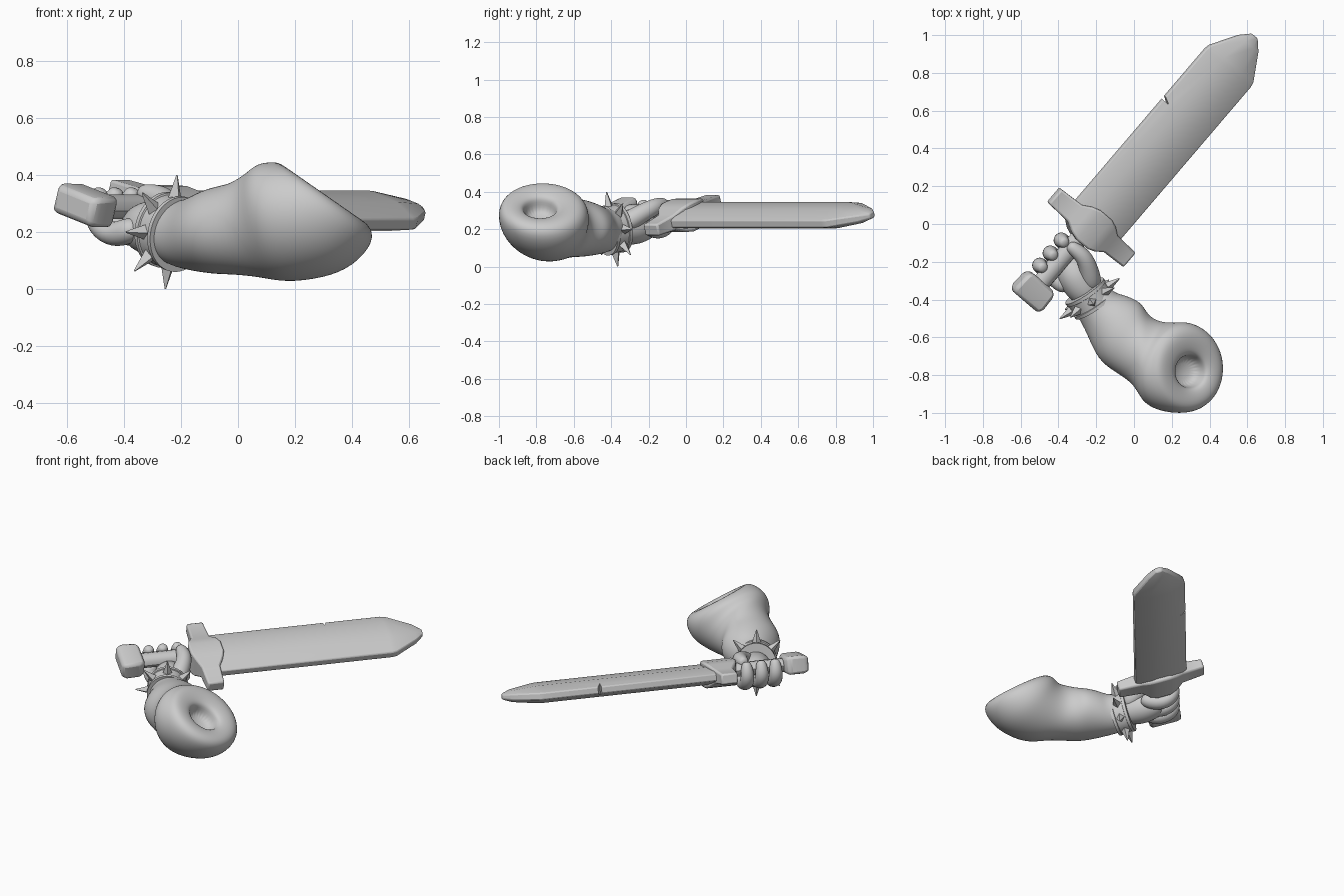
import bpy, bmesh, math
from mathutils import Vector, Matrix

if "Cube" in bpy.data.objects:
    bpy.data.objects.remove(bpy.data.objects["Cube"])

SWORD = (Matrix.Translation((-0.122, 0.104, 0.275)) @ Matrix.Rotation(math.radians(49.5), 4, 'Z')
         @ Matrix.Rotation(math.radians(17), 4, 'X'))


def loft(name, rings, smooth=None, subsurf=0, bevel=0, matrix=None):
    """Skin a list of equal-sized point rings and cap both ends."""
    bm = bmesh.new()
    loops = [[bm.verts.new(p) for p in r] for r in rings]
    n = len(rings[0])
    for a, b in zip(loops, loops[1:]):
        for i in range(n):
            bm.faces.new((a[i], a[(i + 1) % n], b[(i + 1) % n], b[i]))
    bm.faces.new(loops[0])
    bm.faces.new(loops[-1])
    bmesh.ops.recalc_face_normals(bm, faces=bm.faces)
    me = bpy.data.meshes.new(name)
    bm.to_mesh(me)
    bm.free()
    ob = bpy.data.objects.new(name, me)
    bpy.context.collection.objects.link(ob)
    if matrix:
        ob.matrix_world = matrix
    if bevel:
        m = ob.modifiers.new("bevel", 'BEVEL')
        m.width, m.segments = bevel, 2
    if subsurf:
        m = ob.modifiers.new("subsurf", 'SUBSURF')
        m.levels = m.render_levels = subsurf
    if smooth is not None:
        bpy.ops.object.select_all(action='DESELECT')
        ob.select_set(True)
        bpy.context.view_layer.objects.active = ob
        bpy.ops.object.shade_smooth_by_angle(angle=math.radians(smooth))
    return ob


def ellipse(c, u, v, n=24):
    c, u, v = Vector(c), Vector(u), Vector(v)
    return [c + u * math.cos(2 * math.pi * i / n) + v * math.sin(2 * math.pi * i / n) for i in range(n)]


def tube(name, path, radii, matrix=None, up=(0, 0, 1)):
    """Rounded limb along a path."""
    pts = [Vector(p) for p in path]
    rings = []
    for i, p in enumerate(pts):
        t = (pts[min(i + 1, len(pts) - 1)] - pts[max(i - 1, 0)]).normalized()
        u = Vector(up) - t * t.dot(Vector(up))
        u.normalize()
        v = t.cross(u)
        if i == 0:
            rings.append(ellipse(p - t * radii[i] * 0.75, u * radii[i] * 0.5, v * radii[i] * 0.5, 12))
        rings.append(ellipse(p, u * radii[i], v * radii[i], 12))
        if i == len(pts) - 1:
            rings.append(ellipse(p + t * radii[i] * 0.75, u * radii[i] * 0.6, v * radii[i] * 0.6, 12))
    return loft(name, rings, 180, 2, matrix=matrix)


# Arm: muscular loft from wrist to shoulder, folding into the socket hole
arm = [
    ((-.25, -.36, .215), (.02, -.01, .10), (.085, .06, 0)),
    ((-.20, -.43, .195), (.02, -.01, .115), (.095, .065, 0)),
    ((-.15, -.475, .20), (.02, -.01, .135), (.10, .10, 0)),
    ((-.08, -.565, .205), (0, 0, .155), (.115, .155, 0)),
    ((-.02, -.62, .21), (0, 0, .16), (.08, .165, 0)),
    ((.05, -.675, .22), (-.03, 0, .18), (.045, .175, 0)),
    ((.105, -.735, .22), (-.06, 0, .20), (.05, .215, 0)),
    ((.18, -.755, .235), (-.12, 0, .20), (.04, .235, 0)),
    ((.245, -.76, .26), (-.16, 0, .185), (.02, .245, 0)),
    ((.295, -.765, .305), (-.19, 0, .14), (0, .235, 0)),
    ((.305, -.77, .34), (-.16, 0, .11), (0, .19, 0)),
    ((.305, -.78, .325), (-.085, 0, .06), (0, .10, 0)),
    ((.295, -.78, .30), (-.075, 0, .05), (0, .085, 0)),
    ((.25, -.78, .24), (-.065, 0, .045), (0, .075, 0)),
]
loft("arm", [ellipse(*r) for r in arm], 180, 2)

# Wrist band with raised rims
C = Vector((-.235, -.395, .20))
AX = Vector((-.55, .82, .18)).normalized()
V = Vector((.83, .56, 0)).normalized()
U = V.cross(AX).normalized()
if U.z < 0:
    U = -U
band = [(-.05, .9), (-.05, 1.03), (-.032, 1.03), (-.03, .98), (.03, .98), (.032, 1.03), (.05, 1.03), (.05, .9)]
loft("wrist_band", [ellipse(C + AX * o, U * .13 * s, V * .118 * s, 40) for o, s in band], 35)

# Spikes around the band
for k in range(8):
    a = k * math.pi / 4
    d = (U * math.cos(a) + V * math.sin(a)).normalized()
    s = d.cross(AX)
    r = .128 * abs(math.cos(a)) ** 2 + .116 * math.sin(a) ** 2
    loft(f"spike_{k + 1}", [ellipse(C + d * (r - .015), AX * .03, s * .03, 4),
                            ellipse(C + d * (r + .075), AX * .003, s * .003, 4)])


# Blade: flat-topped section with bevelled sides, drawn in to the point
def blade_ring(x, w, flat, t, e):
    return [(x, w, e), (x, flat, t), (x, -flat, t), (x, -w, e),
            (x, -w, -e), (x, -flat, -t), (x, flat, -t), (x, w, -e)]


blade = loft("blade", [blade_ring(-.15, .163, .07, .053, .02), blade_ring(.95, .163, .07, .053, .02),
                       blade_ring(.98, .157, .066, .051, .02), blade_ring(1.12, .07, .03, .034, .017),
                       blade_ring(1.172, .02, .01, .016, .01)], 25, bevel=.006, matrix=SWORD)

# Nick in the blade edge
nick = loft("nick_cutter", [[(.60, .17, z), (.625, .17, z), (.60, .125, z)] for z in (-.1, .1)], matrix=SWORD)
nick.hide_render = True
nick.hide_set(True)
m = blade.modifiers.new("nick", 'BOOLEAN')
m.operation, m.object, m.solver = 'DIFFERENCE', nick, 'EXACT'

# Cross guard: swollen centre and square ends
half = [(.272, .05, .032), (.13, .057, .043), (.085, .085, .068), (.04, .10, .078)]
guard = [(-y, a, b) for y, a, b in half] + half[::-1]
loft("cross_guard", [[(-.16 + sx * a, y, sz * b) for sx, sz in ((1, 1), (-1, 1), (-1, -1), (1, -1))]
                     for y, a, b in guard], 35, bevel=.01, matrix=SWORD)

# Grip
loft("grip", [ellipse((x, .015, .01), (0, .05, 0), (0, 0, .042), 10) for x in (-.58, -.2)],
     40, matrix=SWORD)

# Pommel block
loft("pommel", [[(x, .02 + sy * a, .013 + sz * b) for sy, sz in ((1, 1), (-1, 1), (-1, -1), (1, -1))]
                for x, a, b in ((-.688, .088, .045), (-.655, .10, .055), (-.57, .096, .055), (-.545, .075, .045))],
     35, bevel=.018, matrix=SWORD)

# Palm, running from the wrist band to the grip
tube("palm", [(-.245, -.375, .205), (-.285, -.32, .21), (-.315, -.265, .215), (-.345, -.215, .215)],
     [.085, .098, .10, .082])

# Fingers wrapped under the grip
for k, x in enumerate((-.315, -.405, -.49)):
    tube(f"finger_{k + 1}", [(x, -.10, -.04), (x, -.03, -.085), (x, .045, -.075),
                             (x, .085, -.025), (x, .075, .035)],
         [.05, .046, .044, .042, .035], SWORD, up=(1, 0, 0))

# Thumb closing over the top
tube("thumb", [(-.225, -.31, .24), (-.24, -.235, .285), (-.265, -.17, .32), (-.325, -.125, .335)],
     [.06, .052, .047, .038])
